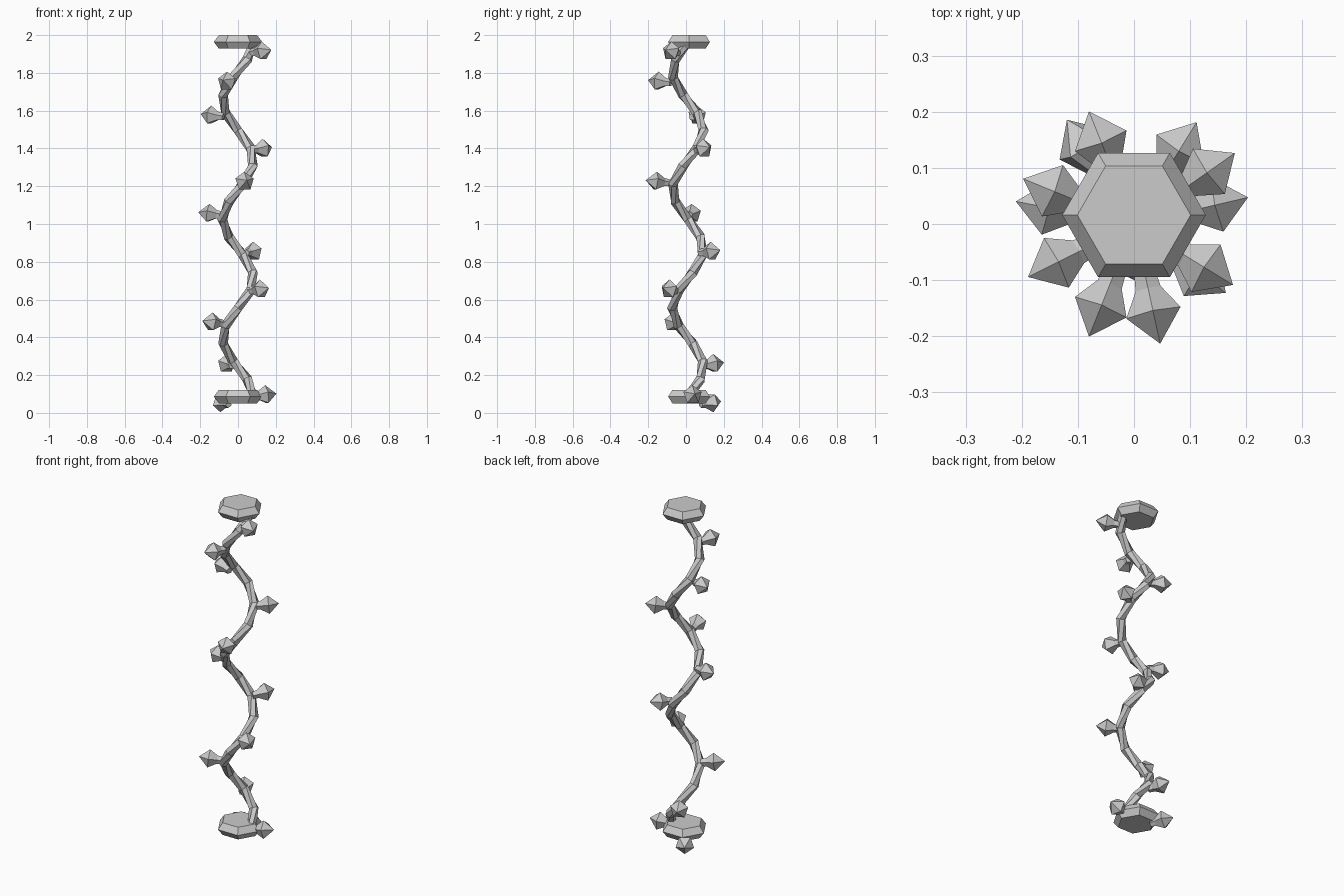
import bpy, bmesh
from math import sin, cos, pi, atan2, tau
from mathutils import Vector, Matrix

if "Cube" in bpy.data.objects:
    bpy.data.objects.remove(bpy.data.objects["Cube"])


def lathe(name, profile, sides, matrix, phase=0.0):
    """Flat-shaded solid from (radius, height) pairs, capped at both ends."""
    bm = bmesh.new()
    rings = []
    for r, h in profile:
        if r == 0:
            rings.append([bm.verts.new((0, 0, h))])
        else:
            rings.append([bm.verts.new((r * cos(phase + tau * i / sides),
                                        r * sin(phase + tau * i / sides), h))
                          for i in range(sides)])
    for a, b in zip(rings, rings[1:]):
        for i in range(sides):
            j = (i + 1) % sides
            if len(b) == 1:
                bm.faces.new((a[i], a[j], b[0]))
            else:
                bm.faces.new((a[i], a[j], b[j], b[i]))
    for ring in (rings[0], rings[-1]):
        if len(ring) > 2:
            bm.faces.new(ring)
    bmesh.ops.recalc_face_normals(bm, faces=bm.faces)
    mesh = bpy.data.meshes.new(name)
    bm.to_mesh(mesh)
    bm.free()
    ob = bpy.data.objects.new(name, mesh)
    ob.matrix_world = matrix
    bpy.context.collection.objects.link(ob)
    return ob


# Twisting vine stem: three turns in twenty straight segments
CY, RADIUS, TUBE, STEPS, SIDES = 0.01, 0.083, 0.027, 20, 6
pts = [Vector((RADIUS * cos(3 * tau * k / STEPS),
               CY + RADIUS * sin(3 * tau * k / STEPS),
               0.085 + 1.88 * k / STEPS)) for k in range(STEPS + 1)]
bm = bmesh.new()
rings = []
for k, p in enumerate(pts):
    t = (pts[min(k + 1, STEPS)] - pts[max(k - 1, 0)]).normalized()
    out = Vector((p.x, p.y - CY, 0)).normalized()
    out = (out - t * out.dot(t)).normalized()
    side = t.cross(out)
    rings.append([bm.verts.new(p + TUBE * (out * cos(tau * i / SIDES) + side * sin(tau * i / SIDES)))
                  for i in range(SIDES)])
for a, b in zip(rings, rings[1:]):
    for i in range(SIDES):
        j = (i + 1) % SIDES
        bm.faces.new((a[i], a[j], b[j], b[i]))
bm.faces.new(rings[0])
bm.faces.new(rings[-1])
bmesh.ops.recalc_face_normals(bm, faces=bm.faces)
mesh = bpy.data.meshes.new("vine_stem")
bm.to_mesh(mesh)
bm.free()
bpy.context.collection.objects.link(bpy.data.objects.new("vine_stem", mesh))

# Bevelled hexagonal end caps
cap = [(0.101, -0.036), (0.128, 0), (0.101, 0.036)]
for name, z in (("bottom_cap", 0.086), ("top_cap", 1.964)):
    lathe(name, cap, 6, Matrix.Translation((0, 0.016, z)))

# Buds pointing outward and slightly up along the vine
bud = [(0.020, -0.075), (0.024, -0.045), (0.052, 0), (0, 0.055)]
centres = [(-0.09, 0.14, 0.055), (0.15, 0.035, 0.095), (-0.06, 0.15, 0.26),
           (-0.14, -0.07, 0.48), (0.12, -0.09, 0.655), (0.083, 0.135, 0.855),
           (-0.157, 0.03, 1.055), (0.035, -0.16, 1.225), (0.135, 0.095, 1.4),
           (-0.147, 0.06, 1.575), (-0.06, -0.15, 1.755), (0.13, -0.08, 1.915)]
for n, (x, y, z) in enumerate(centres):
    m = (Matrix.Translation((x, y, z)) @ Matrix.Rotation(atan2(y, x), 4, 'Z')
         @ Matrix.Rotation(pi / 2 - 0.12, 4, 'Y'))
    lathe(f"bud_{n + 1}", bud, 5, m, 0 if n == 0 else pi)
